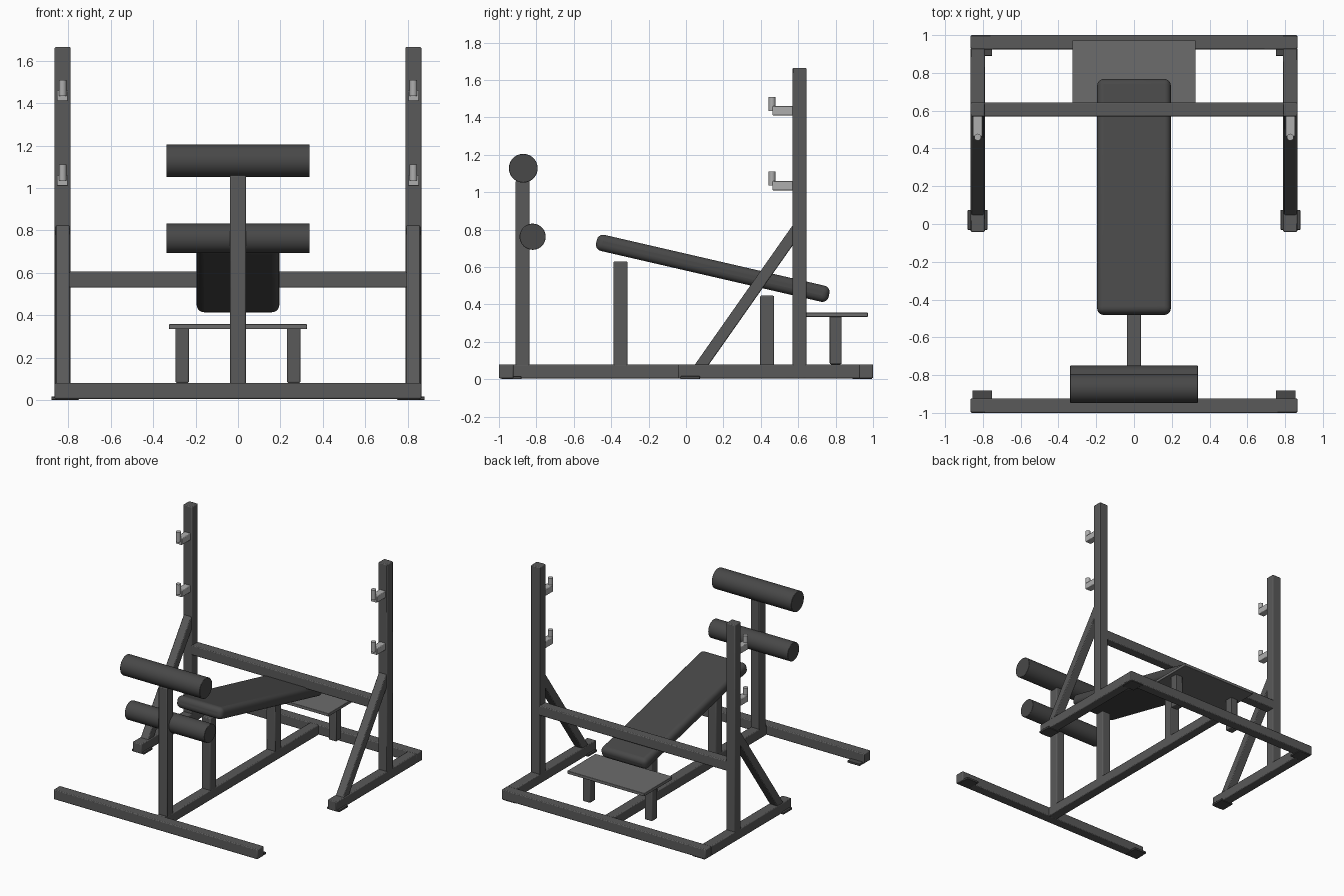
import bpy, bmesh, math
from mathutils import Vector

if "Cube" in bpy.data.objects:
    bpy.data.objects.remove(bpy.data.objects["Cube"])


def mat(name, g):
    m = bpy.data.materials.new(name)
    m.diffuse_color = (g, g, g, 1)
    m.use_nodes = True
    m.node_tree.nodes["Principled BSDF"].inputs["Base Color"].default_value = m.diffuse_color
    return m


FRAME, PAD = mat("frame_grey", 0.10), mat("pad_grey", 0.065)
PLATE, STEEL = mat("plate_grey", 0.15), mat("steel_grey", 0.42)


def finish(name, bm, material, bevel=0.0, segments=2):
    bmesh.ops.recalc_face_normals(bm, faces=bm.faces)
    me = bpy.data.meshes.new(name)
    bm.to_mesh(me)
    bm.free()
    me.materials.append(material)
    ob = bpy.data.objects.new(name, me)
    bpy.context.collection.objects.link(ob)
    bpy.context.view_layer.objects.active = ob
    for o in bpy.context.selected_objects:
        o.select_set(False)
    ob.select_set(True)
    if bevel:
        b = ob.modifiers.new("bevel", 'BEVEL')
        b.width, b.segments = bevel, segments
    bpy.ops.object.shade_smooth_by_angle(angle=math.radians(35))
    return ob


def box(name, x, y, z, material=FRAME, bevel=0.006, segments=2):
    """Box from (min, max) pairs on each axis, origin at its centre."""
    lo, hi = Vector((x[0], y[0], z[0])), Vector((x[1], y[1], z[1]))
    bm = bmesh.new()
    bmesh.ops.create_cube(bm, size=1)
    bmesh.ops.scale(bm, vec=hi - lo, verts=bm.verts)
    ob = finish(name, bm, material, bevel, segments)
    ob.location = (lo + hi) / 2
    return ob


def cylinder(name, radius, length, loc, material, rot=(0, 0, 0), sides=32, bevel=0.0):
    bm = bmesh.new()
    bmesh.ops.create_cone(bm, cap_ends=True, segments=sides,
                          radius1=radius, radius2=radius, depth=length)
    ob = finish(name, bm, material, bevel)
    ob.location, ob.rotation_euler = loc, rot
    return ob


def span(c, w):
    return (c - w / 2, c + w / 2)


T = 0.075                # tube width
SIDE = 0.8275            # centre of side frames
MID = span(0, T)
BASE = (0.005, 0.08)

# floor frame
box("front_base_bar", (-0.865, 0.865), (-1.0, -0.923), BASE)
box("rear_base_bar", (-0.865, 0.865), (0.925, 1.0), BASE)
box("centre_rail", MID, (-0.93, 0.93), BASE)

# centre posts
box("roller_post", MID, (-0.912, -0.837), (0.07, 1.06))
box("front_bench_post", MID, (-0.388, -0.313), (0.07, 0.63))
box("rear_bench_post", MID, (0.396, 0.471), (0.07, 0.447))

# cross bar between uprights
box("cross_bar", (-0.8, 0.8), (0.57, 0.644), (0.53, 0.605))

for s, side in ((-1, "left"), (1, "right")):
    x = s * SIDE
    # side rail and tall upright
    box(side + "_side_rail", span(x, T), (-0.042, 0.93), BASE)
    box(side + "_upright", span(x, T), (0.57, 0.644), (0.005, 1.665))

    # diagonal brace, profile in the side plane
    bm = bmesh.new()
    profile = [(0.045, 0.075), (0.12, 0.075), (0.575, 0.722), (0.575, 0.83)]
    face = bm.faces.new([bm.verts.new((x - 0.033, y, z)) for y, z in profile])
    ext = bmesh.ops.extrude_face_region(bm, geom=[face])
    bmesh.ops.translate(bm, vec=(0.066, 0, 0),
                        verts=[v for v in ext["geom"] if isinstance(v, bmesh.types.BMVert)])
    finish(side + "_brace", bm, FRAME, 0.005)

    # bar hooks: arm and upturned peg
    for z, level in ((1.01, "lower"), (1.41, "upper")):
        box(f"{side}_{level}_hook_arm", span(x, 0.052), (0.463, 0.575),
            (z, z + 0.05), STEEL, 0.004)
        cylinder(f"{side}_{level}_hook_peg", 0.018, 0.075,
                 (x, 0.46, z + 0.0625), STEEL, sides=24)

    # rubber feet under the base
    for fx, fy, place in ((0.803, -0.933, "front"), (0.828, 0.022, "middle"), (0.803, 0.943, "rear")):
        box(f"{side}_{place}_foot", span(s * fx, 0.105), span(fy, 0.105),
            (0, 0.016), PAD, 0.003)

    # platform leg
    box(side + "_platform_leg", span(s * 0.263, 0.063), span(0.8, 0.063), (0.08, 0.34))

# rear standing platform
box("platform", (-0.326, 0.326), (0.63, 0.972), (0.334, 0.357), PLATE, 0.003)

# inclined bench pad
pad = box("bench_pad", (-0.195, 0.195), span(0.143, 1.276), span(0.593, 0.088), PAD, 0.034, 5)
pad.rotation_euler = (math.radians(-13), 0, 0)

# padded leg rollers
for name, r, y, z in (("upper_roller", 0.077, -0.87, 1.128), ("lower_roller", 0.07, -0.82, 0.762)):
    cylinder(name, r, 0.676, (0, y, z), PAD, (0, math.pi / 2, 0), 40, 0.003)
